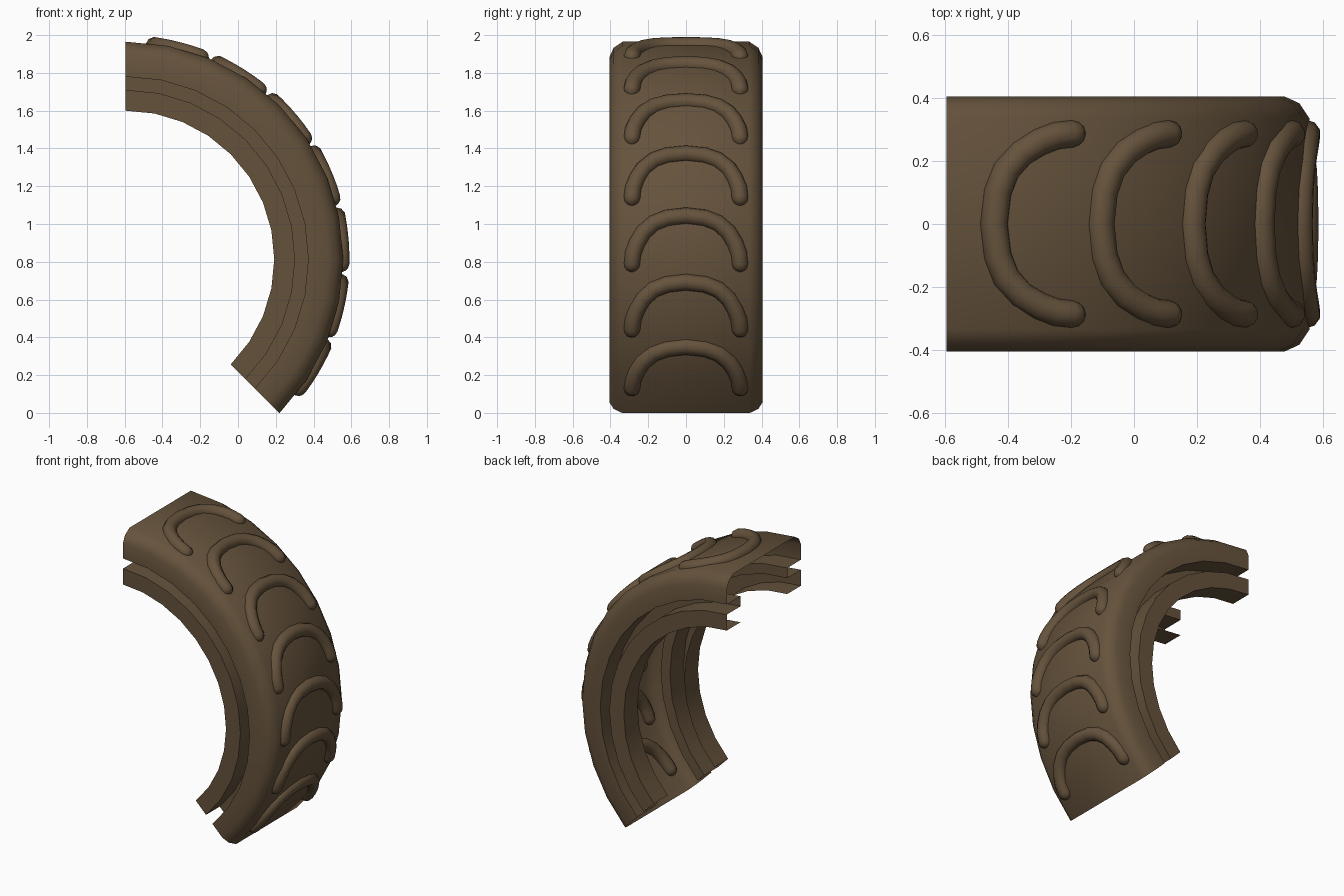
import bpy, bmesh
from math import sin, cos, radians

if "Cube" in bpy.data.objects:
    bpy.data.objects.remove(bpy.data.objects["Cube"])

CX, CZ = -0.595, 0.813          # wheel axis
A0, A1, STEPS = 90, -45, 12     # arc covered by the tyre piece

mat = bpy.data.materials.new("brown_rubber")
mat.diffuse_color = (0.13, 0.085, 0.045, 1)
mat.use_nodes = True
mat.node_tree.nodes["Principled BSDF"].inputs["Base Color"].default_value = mat.diffuse_color


def on_wheel(r, y, deg):
    a = radians(deg)
    return (CX + r * cos(a), y, CZ + r * sin(a))


def finish(ob, angle):
    bpy.ops.object.select_all(action='DESELECT')
    ob.select_set(True)
    bpy.context.view_layer.objects.active = ob
    if ob.type == 'CURVE':
        bpy.ops.object.convert(target='MESH')
        ob = bpy.context.view_layer.objects.active
    ob.data.materials.clear()
    ob.data.materials.append(mat)
    bpy.ops.object.shade_smooth_by_angle(angle=radians(angle))


# Tyre body: open sheet profile (y, radius) swept around the axis
half = [(0.255, 0.787), (0.405, 0.787), (0.405, 0.897), (0.255, 0.897),
        (0.255, 0.967), (0.405, 0.967), (0.405, 1.072), (0.383, 1.12),
        (0.335, 1.152)]
profile = half + [(-y, r) for y, r in reversed(half)]
bm = bmesh.new()
rings = []
for i in range(STEPS + 1):
    deg = A0 + (A1 - A0) * i / STEPS
    rings.append([bm.verts.new(on_wheel(r, y, deg)) for y, r in profile])
for a, b in zip(rings, rings[1:]):
    for j in range(len(profile) - 1):
        bm.faces.new((a[j], a[j + 1], b[j + 1], b[j]))
bm.normal_update()
crown = max(bm.faces, key=lambda f: f.calc_center_median().z)
if crown.normal.z < 0:
    bmesh.ops.reverse_faces(bm, faces=bm.faces[:])
me = bpy.data.meshes.new("tyre_body")
bm.to_mesh(me)
bm.free()
body = bpy.data.objects.new("tyre_body", me)
bpy.context.collection.objects.link(body)
finish(body, 40)

# Tread lugs: rounded U-shaped tubes lying on the crown
# (y, distance along the crown, tube radius factor)
arm = [(0.1, 0.057, 1), (0.17, 0.085, 1), (0.225, 0.135, 1),
       (0.26, 0.195, 1), (0.28, 0.25, 1), (0.286, 0.305, 1),
       (0.287, 0.327, 0.87), (0.287, 0.341, 0.6), (0.287, 0.35, 0.2)]
path = [(-y, s, k) for y, s, k in reversed(arm)] + [(0, 0.045, 1)] + arm
R_LUG, TUBE = 1.142, 0.045
for n in range(7):
    start = 84.6 - 17.7 * n
    cu = bpy.data.curves.new(f"tread_lug_{n + 1}", 'CURVE')
    cu.dimensions = '3D'
    cu.bevel_depth = TUBE
    cu.bevel_resolution = 3
    cu.use_fill_caps = True
    sp = cu.splines.new('POLY')
    sp.points.add(len(path) - 1)
    for p, (y, s, k) in zip(sp.points, path):
        p.co = (*on_wheel(R_LUG, y, start - s / 1.17 * 57.2958), 1)
        p.radius = k
    lug = bpy.data.objects.new(cu.name, cu)
    bpy.context.collection.objects.link(lug)
    finish(lug, 50)
